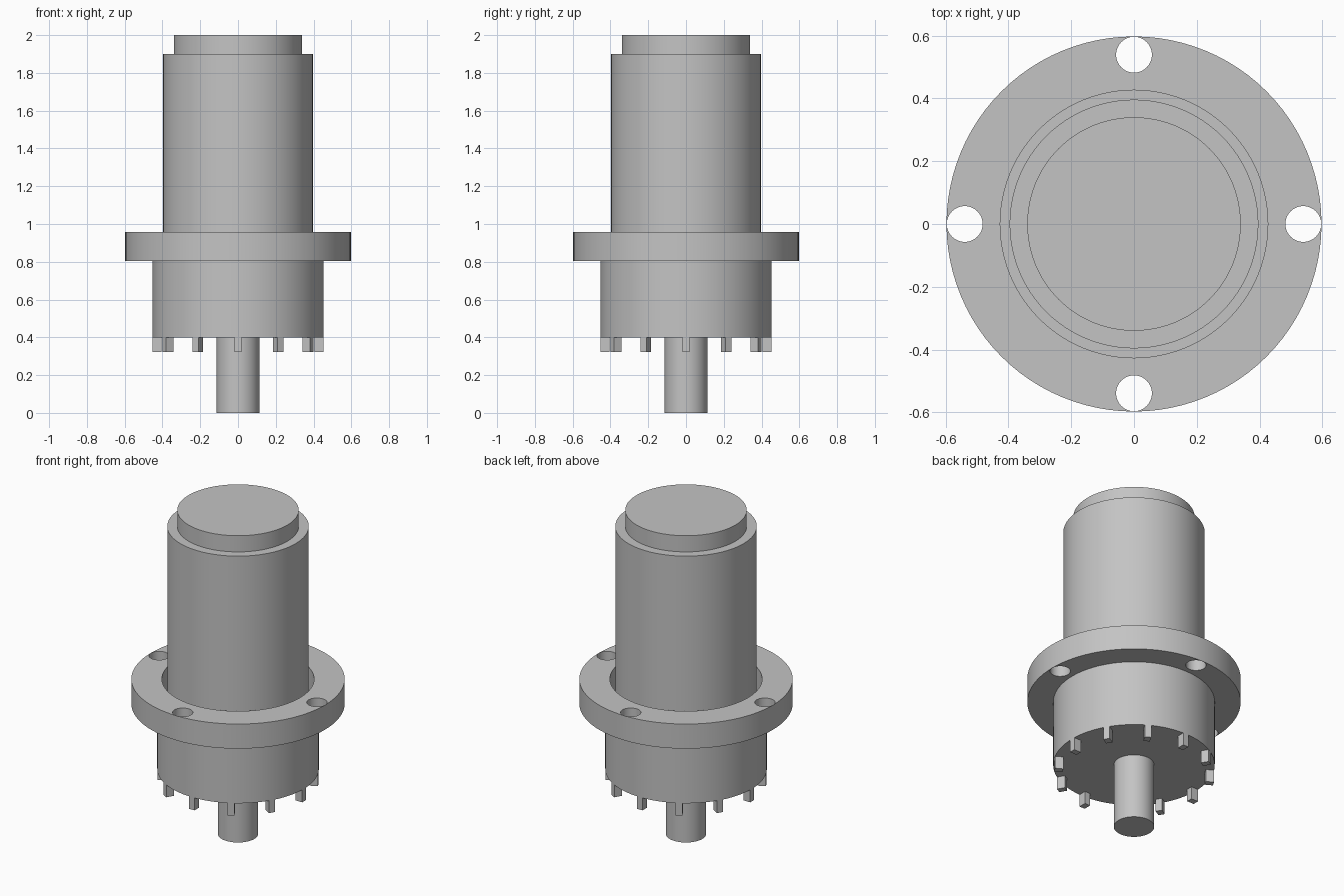
import bpy, bmesh, math
from mathutils import Matrix

old = bpy.data.objects.get("Cube")
if old:
    bpy.data.objects.remove(old, do_unlink=True)

SIDES = 96
grey = bpy.data.materials.new("plain grey")
grey.use_nodes = True
color = (0.55, 0.55, 0.55, 1)
grey.diffuse_color = color
grey.node_tree.nodes["Principled BSDF"].inputs["Base Color"].default_value = color


def finish(name, bm):
    bmesh.ops.recalc_face_normals(bm, faces=bm.faces)
    mesh = bpy.data.meshes.new(name)
    bm.to_mesh(mesh)
    bm.free()
    mesh.materials.append(grey)
    obj = bpy.data.objects.new(name, mesh)
    bpy.context.collection.objects.link(obj)
    return obj


def smooth(obj):
    bpy.ops.object.select_all(action="DESELECT")
    obj.select_set(True)
    bpy.context.view_layer.objects.active = obj
    bpy.ops.object.shade_smooth_by_angle(angle=math.radians(30))


def turned(name, profile, closed=False):
    """Revolve (radius, z) points; open profiles get flat end caps."""
    bm = bmesh.new()
    rings = []
    for r, z in profile:
        rings.append([bm.verts.new((r * math.cos(a), r * math.sin(a), z))
                      for a in (math.tau * i / SIDES for i in range(SIDES))])
    pairs = list(zip(rings, rings[1:]))
    if closed:
        pairs.append((rings[-1], rings[0]))
    else:
        bm.faces.new(rings[0])
        bm.faces.new(rings[-1])
    for low, high in pairs:
        for i in range(SIDES):
            j = (i + 1) % SIDES
            bm.faces.new((low[i], low[j], high[j], high[i]))
    return finish(name, bm)


# Turned parts: shaft, lower collar, stepped upper barrel
smooth(turned("shaft", [(0.113, 0), (0.113, 0.41)]))
smooth(turned("lower_collar", [(0.452, 0.4), (0.452, 0.81)]))
smooth(turned("upper_barrel", [(0.396, 0.805), (0.396, 1.9), (0.34, 1.9), (0.34, 2.0)]))

# Flange ring with a narrow gap around the barrel
flange = turned("flange", [(0.426, 0.805), (0.597, 0.805), (0.597, 0.957), (0.426, 0.957)], True)

# Four bolt holes close to the flange rim
bm = bmesh.new()
for i in range(4):
    spin = Matrix.Rotation(math.tau * i / 4, 4, "Z")
    bmesh.ops.create_cone(bm, cap_ends=True, segments=48, radius1=0.057, radius2=0.057,
                          depth=0.4, matrix=spin @ Matrix.Translation((0.539, 0, 0.88)))
cutter = finish("bolt_hole_cutter", bm)
cut = flange.modifiers.new("bolt holes", "BOOLEAN")
cut.operation = "DIFFERENCE"
cut.solver = "EXACT"
cut.object = cutter
bpy.context.view_layer.objects.active = flange
bpy.ops.object.modifier_apply(modifier=cut.name)
bpy.data.objects.remove(cutter, do_unlink=True)
smooth(flange)

# Ring of twelve teeth under the collar
bm = bmesh.new()
for i in range(12):
    spin = Matrix.Rotation(math.tau * i / 12, 4, "Z")
    place = Matrix.Translation((0.428, 0, 0.363)) @ Matrix.Diagonal((0.047, 0.037, 0.08, 1))
    bmesh.ops.create_cube(bm, size=1, matrix=spin @ place)
finish("collar_teeth", bm)
